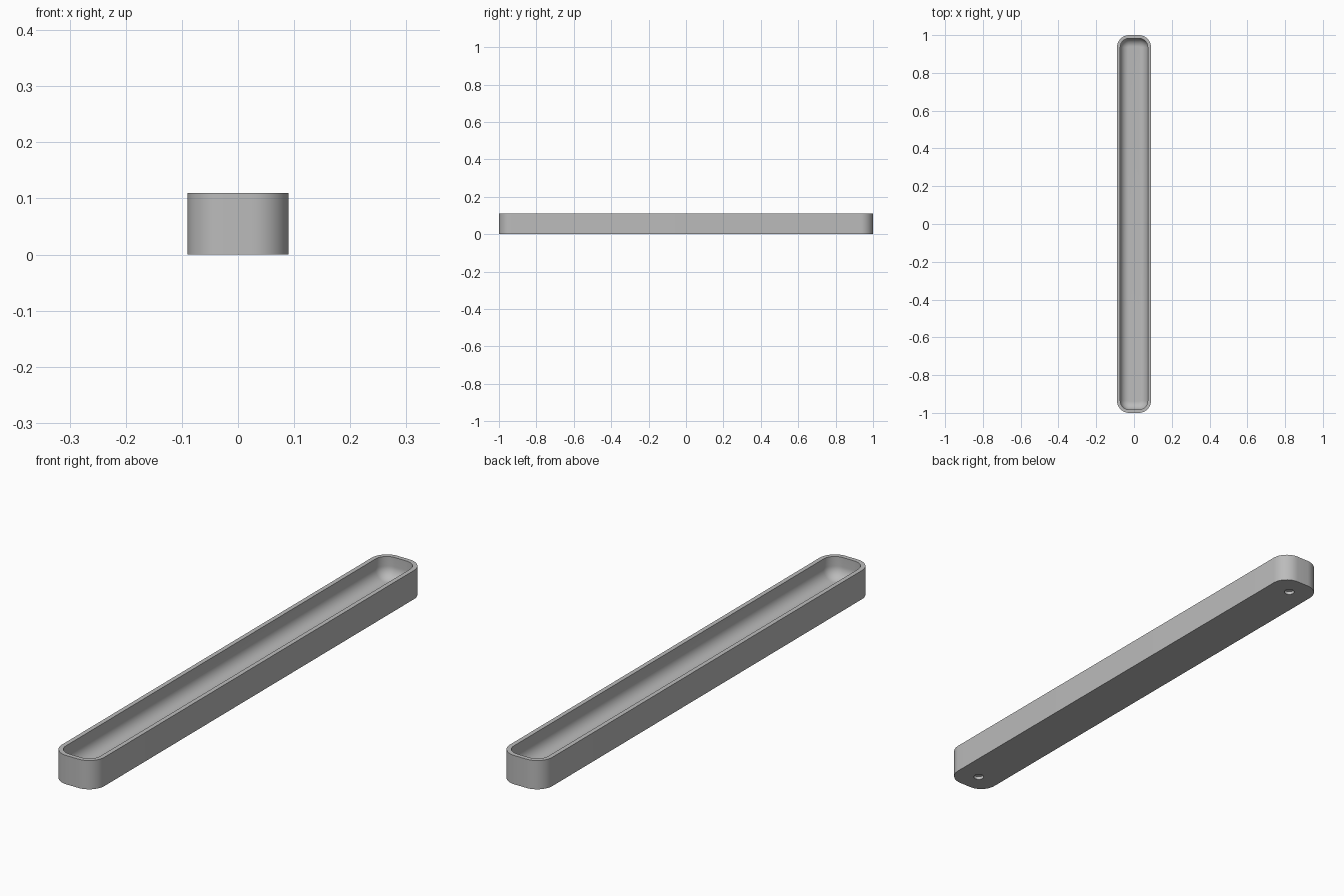
import bpy, bmesh, math
from mathutils import Matrix

if "Cube" in bpy.data.objects:
    bpy.data.objects.remove(bpy.data.objects["Cube"], do_unlink=True)

HALF_W, HALF_L, HEIGHT = 0.09, 1.0, 0.11
CORNER, WALL, FLOOR, FILLET = 0.065, 0.017, 0.03, 0.044
HOLE_Y, HOLE_R, HOLE_DEPTH = 0.92, 0.019, 0.012
STEPS = 12

grey = bpy.data.materials.new("neutral grey")
grey.use_nodes = True
colour = (0.5, 0.5, 0.5, 1)
grey.diffuse_color = colour
grey.node_tree.nodes["Principled BSDF"].inputs["Base Color"].default_value = colour


def ring(bm, inset, z):
    """Rounded rectangle of vertices, offset inward from the outer outline."""
    r = CORNER - inset
    verts = []
    for i, (sx, sy) in enumerate(((1, 1), (-1, 1), (-1, -1), (1, -1))):
        for k in range(STEPS + 1):
            a = math.pi / 2 * (i + k / STEPS)
            verts.append(bm.verts.new((sx * (HALF_W - CORNER) + r * math.cos(a),
                                       sy * (HALF_L - CORNER) + r * math.sin(a), z)))
    return verts


def finish(bm, name):
    bmesh.ops.recalc_face_normals(bm, faces=bm.faces)
    mesh = bpy.data.meshes.new(name)
    bm.to_mesh(mesh)
    bm.free()
    mesh.materials.append(grey)
    obj = bpy.data.objects.new(name, mesh)
    bpy.context.collection.objects.link(obj)
    return obj


# Tray: outer wall, flat rim, straight inner wall, then a rounded fillet to the floor
levels = [(0, 0), (0, HEIGHT), (WALL, HEIGHT)]
for k in range(STEPS + 1):
    a = math.pi / 2 * k / STEPS
    levels.append((WALL + FILLET * (1 - math.cos(a)), FLOOR + FILLET * (1 - math.sin(a))))
bm = bmesh.new()
rings = [ring(bm, inset, z) for inset, z in levels]
for low, high in zip(rings, rings[1:]):
    for i in range(len(low)):
        j = (i + 1) % len(low)
        bm.faces.new((low[i], low[j], high[j], high[i]))
bm.faces.new(rings[0][::-1])
bm.faces.new(rings[-1])
tray = finish(bm, "tray")

# Blind round holes in the underside, one near each end
bm = bmesh.new()
for side in (-1, 1):
    bmesh.ops.create_cone(bm, cap_ends=True, segments=32, radius1=HOLE_R, radius2=HOLE_R,
                          depth=2 * HOLE_DEPTH, matrix=Matrix.Translation((0, side * HOLE_Y, 0)))
cutter = finish(bm, "hole_cutter")
cut = tray.modifiers.new("underside holes", 'BOOLEAN')
cut.operation = 'DIFFERENCE'
cut.solver = 'EXACT'
cut.object = cutter

bpy.ops.object.select_all(action='DESELECT')
tray.select_set(True)
bpy.context.view_layer.objects.active = tray
bpy.ops.object.modifier_apply(modifier=cut.name)
bpy.data.objects.remove(cutter, do_unlink=True)
bpy.ops.object.shade_smooth_by_angle(angle=math.radians(35))
